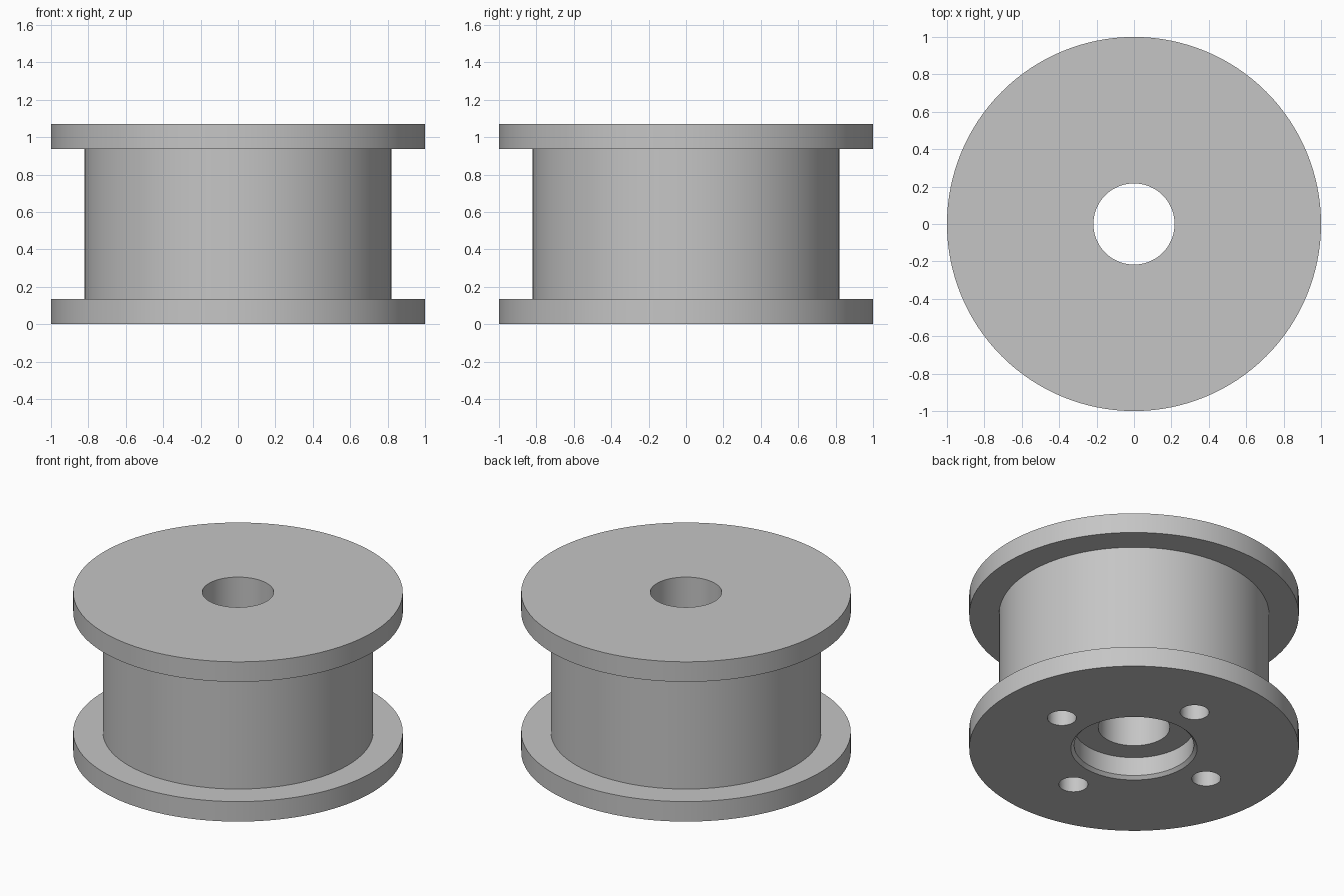
import bpy
import bmesh
from math import cos, sin, pi, radians
from mathutils import Matrix

default_cube = bpy.data.objects.get("Cube")
if default_cube:
    bpy.data.objects.remove(default_cube, do_unlink=True)

SEGMENTS = 128
HEIGHT = 1.07
FLANGE = 0.134
FLANGE_R, BARREL_R, BORE_R = 1.0, 0.82, 0.217
RECESS_R, RECESS_DEPTH, CHAMFER = 0.363, 0.145, 0.02
SCREW_R, SCREW_CIRCLE, SCREW_DEPTH = 0.088, 0.572, 0.4

# Plain grey finish
grey = bpy.data.materials.new("plain_grey")
grey.use_nodes = True
colour = (0.56, 0.56, 0.56, 1)
grey.diffuse_color = colour
grey.node_tree.nodes["Principled BSDF"].inputs["Base Color"].default_value = colour


def make_object(name, bm):
    bmesh.ops.recalc_face_normals(bm, faces=bm.faces)
    mesh = bpy.data.meshes.new(name)
    bm.to_mesh(mesh)
    bm.free()
    mesh.materials.append(grey)
    obj = bpy.data.objects.new(name, mesh)
    bpy.context.collection.objects.link(obj)
    return obj


def lathe(name, profile):
    """Revolve a closed (radius, z) outline about the z axis."""
    bm = bmesh.new()
    rings = []
    for i in range(SEGMENTS):
        a = 2 * pi * i / SEGMENTS
        rings.append([bm.verts.new((r * cos(a), r * sin(a), z)) for r, z in profile])
    count = len(profile)
    for i, ring in enumerate(rings):
        following = rings[(i + 1) % SEGMENTS]
        for j in range(count):
            k = (j + 1) % count
            bm.faces.new((ring[j], following[j], following[k], ring[k]))
    return make_object(name, bm)


# Flanged barrel with a through bore and a chamfered recess underneath
spool = lathe("spool_body", [
    (RECESS_R + CHAMFER, 0), (FLANGE_R, 0), (FLANGE_R, FLANGE),
    (BARREL_R, FLANGE), (BARREL_R, HEIGHT - FLANGE),
    (FLANGE_R, HEIGHT - FLANGE), (FLANGE_R, HEIGHT), (BORE_R, HEIGHT),
    (BORE_R, RECESS_DEPTH), (RECESS_R, RECESS_DEPTH), (RECESS_R, CHAMFER),
])

# Four blind screw holes in the underside
bm = bmesh.new()
for i in range(4):
    a = i * pi / 2
    place = Matrix.Translation((SCREW_CIRCLE * cos(a), SCREW_CIRCLE * sin(a), 0))
    bmesh.ops.create_cone(bm, cap_ends=True, segments=48, radius1=SCREW_R,
                          radius2=SCREW_R, depth=2 * SCREW_DEPTH, matrix=place)
cutter = make_object("screw_hole_cutter", bm)
cutter.hide_render = True

cut = spool.modifiers.new("screw_holes", "BOOLEAN")
cut.operation = "DIFFERENCE"
cut.solver = "EXACT"
cut.object = cutter

bpy.ops.object.select_all(action="DESELECT")
spool.select_set(True)
bpy.context.view_layer.objects.active = spool
bpy.ops.object.modifier_apply(modifier=cut.name)
bpy.data.objects.remove(cutter, do_unlink=True)
bpy.ops.object.shade_smooth_by_angle(angle=radians(30))
